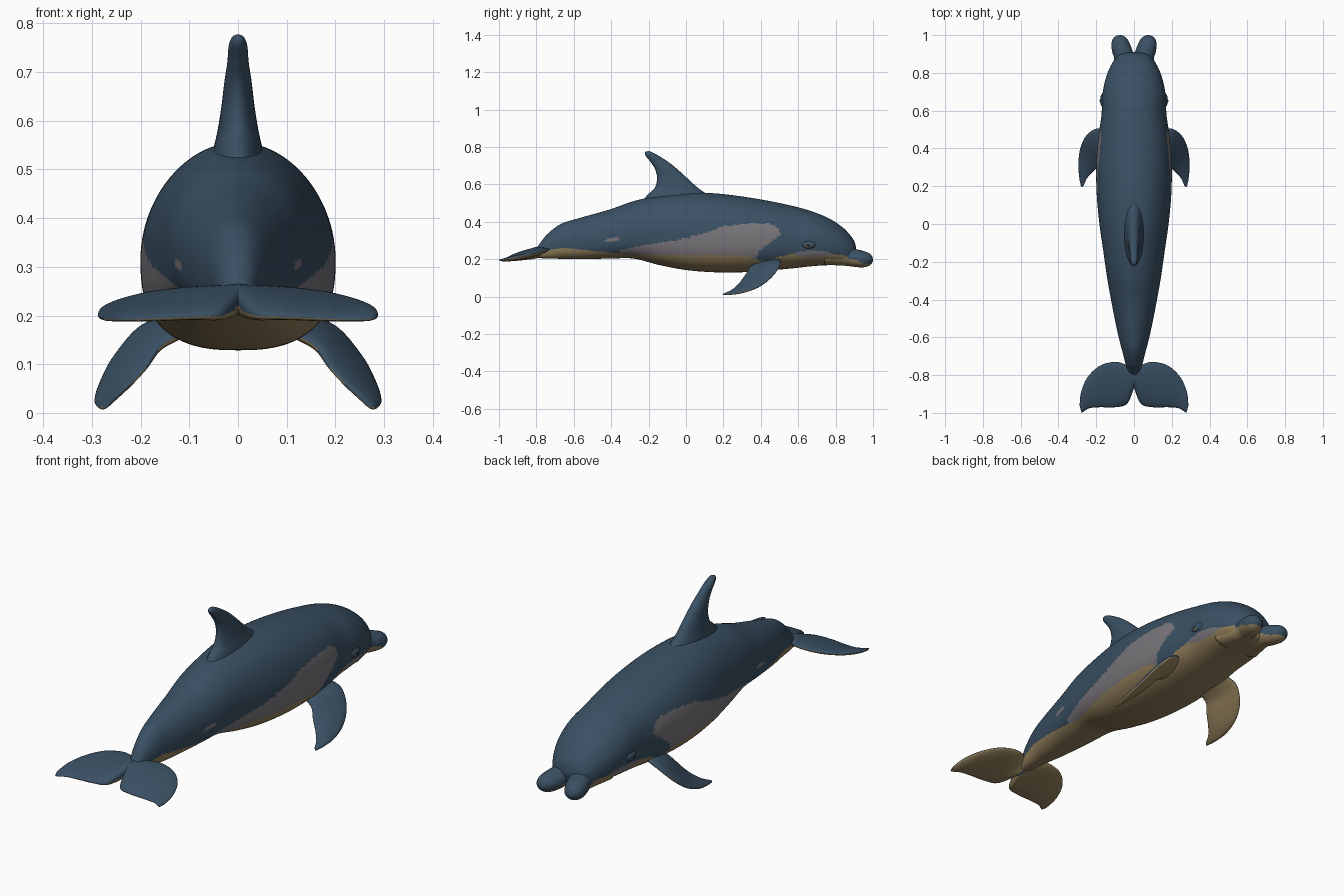
import bpy, bmesh, math
from mathutils import Vector

if "Cube" in bpy.data.objects:
    bpy.data.objects.remove(bpy.data.objects["Cube"])

def material(name, rgb):
    m = bpy.data.materials.new(name)
    m.diffuse_color = (*rgb, 1)
    m.use_nodes = True
    m.node_tree.nodes["Principled BSDF"].inputs["Base Color"].default_value = m.diffuse_color
    return m

MATS = [material("slate blue", (0.042, 0.08, 0.125)),
        material("flank grey", (0.19, 0.18, 0.195)),
        material("belly tan", (0.29, 0.215, 0.105)),
        material("eye dark", (0.012, 0.012, 0.015))]

def smooth_rows(rows, sub):
    """Catmull-Rom resampling of rows of numbers."""
    out = []
    for i in range(len(rows) - 1):
        p0, p1, p2 = rows[max(i - 1, 0)], rows[i], rows[i + 1]
        p3 = rows[min(i + 2, len(rows) - 1)]
        for k in range(sub):
            t = k / sub
            out.append([0.5 * (2 * b + (c - a) * t + (2 * a - 5 * b + 4 * c - d) * t * t
                               + (3 * b - a - 3 * c + d) * t ** 3)
                        for a, b, c, d in zip(p0, p1, p2, p3)])
    out.append(list(rows[-1]))
    return out

def table(points, y):
    """Piecewise linear lookup."""
    if y <= points[0][0]:
        return points[0][1]
    for (a, u), (b, v) in zip(points, points[1:]):
        if y <= b:
            return u + (v - u) * (y - a) / (b - a)
    return points[-1][1]

def skin(name, rings, rule, mirror=False):
    """Join rings of points into a closed smooth mesh, coloured by a rule."""
    bm = bmesh.new()
    vr = [[bm.verts.new(p) for p in r] for r in rings]
    n = len(vr[0])
    for a, b in zip(vr, vr[1:]):
        for j in range(n):
            bm.faces.new((a[j], a[(j + 1) % n], b[(j + 1) % n], b[j]))
    bm.faces.new(vr[0])
    bm.faces.new(vr[-1])
    bmesh.ops.recalc_face_normals(bm, faces=bm.faces)
    for f in bm.faces:
        f.smooth = True
        f.material_index = rule(f.calc_center_median(), f.normal)
    me = bpy.data.meshes.new(name)
    bm.to_mesh(me)
    bm.free()
    for m in MATS:
        me.materials.append(m)
    ob = bpy.data.objects.new(name, me)
    bpy.context.collection.objects.link(ob)
    if mirror:
        mod = ob.modifiers.new("mirror", 'MIRROR')
        mod.use_mirror_merge = False
    return ob

def fin(name, stations, rule, mirror=False, n=32, sub=8):
    """Loft elliptical sections; station = leading xyz, trailing xyz, half thickness."""
    rows = smooth_rows(stations, sub)
    mids = [(Vector(r[:3]) + Vector(r[3:6])) / 2 for r in rows]
    rings = []
    for i, r in enumerate(rows):
        half = (Vector(r[:3]) - Vector(r[3:6])) / 2
        span = mids[min(i + 1, len(rows) - 1)] - mids[max(i - 1, 0)]
        nor = half.cross(span).normalized()
        rings.append([mids[i] + half * math.cos(a) + nor * r[6] * math.sin(a)
                      for a in (2 * math.pi * j / n for j in range(n))])
    return skin(name, rings, rule, mirror)

# Body: y, top z, bottom z, half width
BODY = [(-.84, .245, .215, .012), (-.80, .262, .208, .025), (-.77, .30, .205, .035),
        (-.74, .335, .203, .045), (-.67, .388, .202, .063), (-.57, .42, .20, .088),
        (-.41, .465, .203, .12), (-.28, .51, .203, .143), (-.14, .54, .168, .163),
        (0, .555, .142, .183), (.15, .552, .13, .197), (.30, .535, .13, .20),
        (.45, .51, .14, .19), (.58, .482, .152, .172), (.68, .453, .163, .168),
        (.77, .415, .168, .15), (.84, .368, .168, .122), (.88, .325, .175, .095),
        (.90, .295, .19, .07), (.91, .26, .235, .02)]
TAN_TOP = [(-.84, .235), (-.65, .26), (-.45, .24), (-.3, .225), (.1, .222), (.3, .22), (.37, .20),
           (.43, .19), (.5, .215), (.6, .235), (.75, .232), (.85, .22), (.92, .20)]
GREY_TOP = [(-.35, .25), (-.2, .28), (-.05, .30), (.1, .34), (.2, .375), (.32, .39),
            (.45, .39), (.49, .37), (.505, .335)]
GREY_LOW = [(.37, .20), (.40, .25), (.45, .285), (.505, .33)]

def body_rule(c, nrm):
    y, z = c.y, c.z
    if -.35 < y < .505 and z < table(GREY_TOP, y) and \
            z > max(table(TAN_TOP, y), table(GREY_LOW, y) if y > .37 else 0):
        return 1
    if ((y + .39) / .04) ** 2 + ((z - .305 - .1 * (y + .39)) / .011) ** 2 < 1:
        return 1                                    # small flank spot
    if ((y - .68) / .10) ** 2 + ((z - .228) / .017) ** 2 < 1:
        return 1                                    # cheek patch
    return 2 if z < table(TAN_TOP, y) else 0

rings = []
for y, top, bot, w in smooth_rows(BODY, 12):
    mid = bot + (top - bot) * .45
    ring = []
    for j in range(160):
        a = 2 * math.pi * j / 160
        c, s = math.cos(a), math.sin(a)
        e = 1 if s > 0 else 2 / 2.6                 # fuller belly than back
        x = w * math.copysign(abs(c) ** e, c)
        z = mid + (top - mid) * s if s > 0 else mid - (mid - bot) * abs(s) ** e
        ring.append((x, y, z))
    rings.append(ring)
skin("body", rings, body_rule)

# Dorsal fin: z, front y, rear y, half thickness
DORSAL = [(.50, .16, -.24, .06), (.545, .115, -.205, .05), (.58, .065, -.168, .042),
          (.63, .01, -.155, .034), (.68, -.045, -.165, .028), (.72, -.095, -.19, .022),
          (.755, -.15, -.217, .019), (.772, -.182, -.218, .012), (.777, -.198, -.206, .004)]
fin("dorsal_fin", [(0, f, z, 0, r, z, t) for z, f, r, t in DORSAL], lambda c, n: 0)

# Tail flukes, tan underneath
under = lambda c, n: 2 if n.z < -.2 else 0
fin("tail_flukes", [
    (0, -.76, .25, 0, -.86, .215, .03), (.04, -.745, .253, .035, -.95, .20, .025),
    (.10, -.73, .253, .10, -.97, .197, .02), (.18, -.75, .245, .18, -.97, .193, .017),
    (.245, -.81, .23, .235, -.975, .192, .013), (.28, -.89, .215, .262, -.99, .192, .010),
    (.288, -.96, .202, .277, -1.0, .194, .005)], under, True)

# Pectoral flippers, tan underneath
fin("flippers", [
    (.13, .50, .20, .11, .34, .165, .022), (.20, .505, .172, .16, .33, .135, .02),
    (.255, .465, .112, .188, .303, .095, .017), (.284, .40, .058, .22, .275, .06, .014),
    (.294, .32, .026, .25, .24, .032, .011), (.29, .25, .014, .266, .205, .016, .007),
    (.282, .205, .01, .276, .195, .01, .003)], under, True)

# Two-lobed beak: y, inner x, outer x, z, half height
BEAK = [(.74, 0, .13, .205, .035), (.86, .0, .105, .212, .048), (.91, .006, .115, .205, .047),
        (.95, .02, .12, .199, .043), (.98, .036, .112, .197, .033),
        (.995, .054, .096, .196, .017), (1.0, .07, .08, .196, .003)]
fin("beak", [(b, y, z, a, y, z, t) for y, a, b, z, t in BEAK],
    lambda c, n: 2 if c.z < table([(.8, .22), (.9, .2), (.95, .178), (1, .172)], c.y) else 0, True)

# Eyes: flattened balls for the lid, the rim and the pupil
def ball(name, loc, scale, mat):
    bpy.ops.mesh.primitive_uv_sphere_add(segments=24, ring_count=16, location=loc)
    ob = bpy.context.object
    ob.name = name
    ob.scale = scale
    ob.data.materials.append(MATS[mat])
    bpy.ops.object.shade_smooth()

for side, s in (("right", 1), ("left", -1)):
    ball(side + "_eyelid", (s * .163, .655, .277), (.016, .038, .021), 0)
    ball(side + "_eye_rim", (s * .169, .652, .270), (.011, .017, .010), 2)
    ball(side + "_eye_pupil", (s * .173, .652, .271), (.009, .010, .007), 3)
